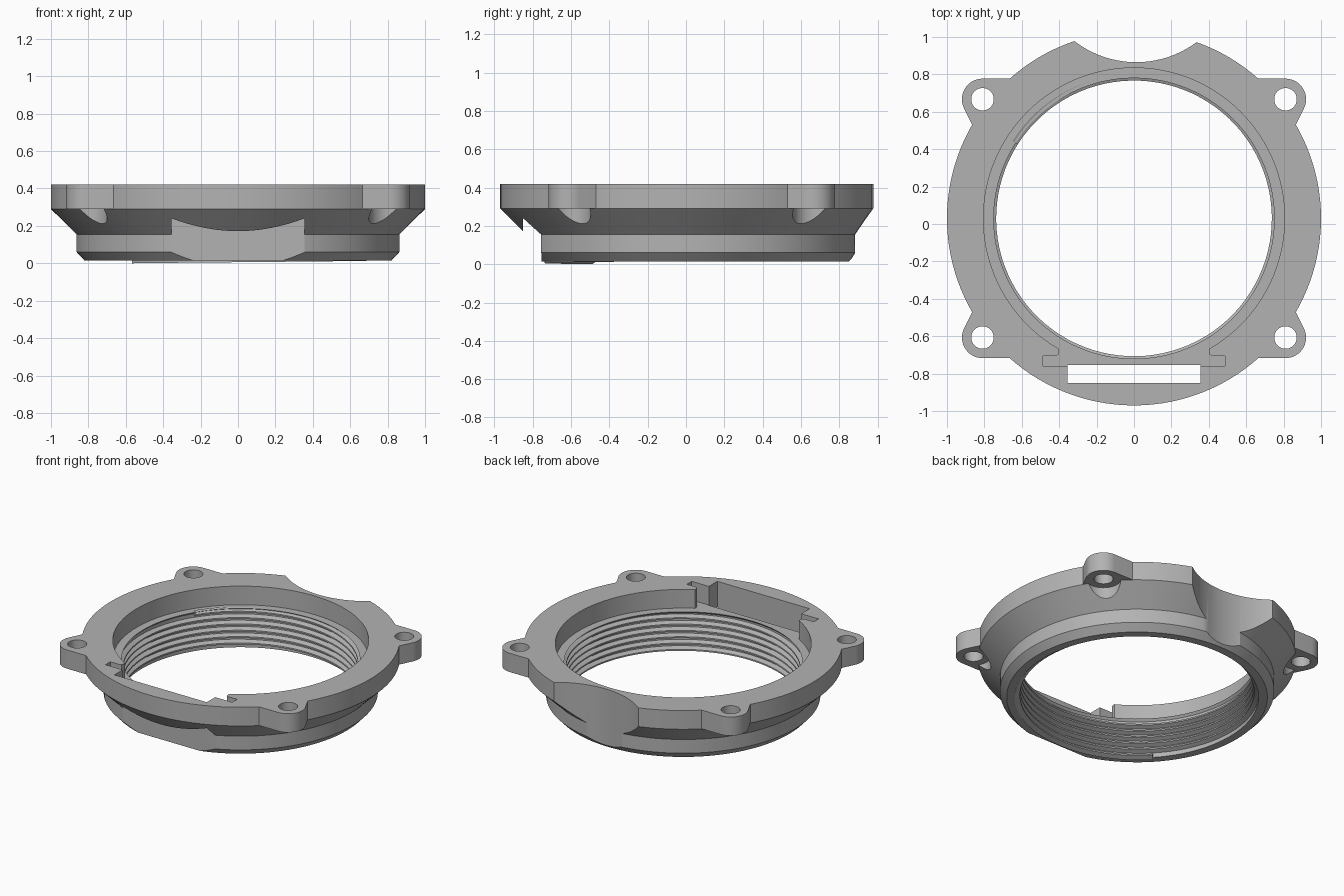
import bpy, bmesh
from math import sin, cos, pi, radians

if "Cube" in bpy.data.objects:
    bpy.data.objects.remove(bpy.data.objects["Cube"], do_unlink=True)

CY = 0.03          # ring axis offset in y
TOP, LEDGE = 0.42, 0.29
SEG = 128

grey = bpy.data.materials.new("plain_grey")
grey.use_nodes = True
grey.diffuse_color = (0.45, 0.45, 0.45, 1)
grey.node_tree.nodes["Principled BSDF"].inputs["Base Color"].default_value = (0.45, 0.45, 0.45, 1)


def finish(name, bm):
    bmesh.ops.recalc_face_normals(bm, faces=bm.faces)
    mesh = bpy.data.meshes.new(name)
    bm.to_mesh(mesh)
    bm.free()
    mesh.materials.append(grey)
    ob = bpy.data.objects.new(name, mesh)
    bpy.context.collection.objects.link(ob)
    return ob


def sweep(name, rings, closed):
    """Skin a list of equal cross-sections; cap the ends when open."""
    bm = bmesh.new()
    rows = [[bm.verts.new(p) for p in ring] for ring in rings]
    n = len(rows[0])
    for i in range(len(rows) if closed else len(rows) - 1):
        a, b = rows[i], rows[(i + 1) % len(rows)]
        for j in range(n):
            k = (j + 1) % n
            bm.faces.new((a[j], a[k], b[k], b[j]))
    if not closed:
        bm.faces.new(rows[0])
        bm.faces.new(rows[-1])
    return finish(name, bm)


def prism(name, outline, z0, z1):
    return sweep(name, [[(x, y, z) for x, y in outline] for z in (z0, z1)], False)


def arc(cx, cy, r, a0=0, a1=360, n=48):
    full = a1 - a0 == 360
    steps = n if full else n + 1
    return [(cx + r * cos(radians(a0 + (a1 - a0) * i / n)),
             cy + r * sin(radians(a0 + (a1 - a0) * i / n))) for i in range(steps)]


def combine(body, tool, operation):
    mod = body.modifiers.new("combine", 'BOOLEAN')
    mod.operation, mod.solver, mod.object = operation, 'EXACT', tool
    bpy.context.view_layer.objects.active = body
    bpy.ops.object.modifier_apply(modifier=mod.name)
    bpy.data.objects.remove(tool, do_unlink=True)


# Turned ring body: flange, cone, collar, threaded bore and upper recess
profile = [(1, TOP), (1, LEDGE), (0.863, 0.155), (0.863, 0.06), (0.82, 0.014),
           (0.765, 0.014), (0.765, 0.275), (0.75, LEDGE), (0.805, LEDGE), (0.805, TOP)]
body = sweep("mounting_ring", [
    [(r * cos(t), CY + r * sin(t), z) for r, z in profile]
    for t in (2 * pi * i / SEG for i in range(SEG))], True)

# Four screw ears, each with a clearance pocket below and a hole
EX, EY = 0.81, 0.637
ear = [(0.865, 0.5)] + arc(EX, EY, 0.11, -26, 90, 20) + [(0.66, 0.747), (0.72, 0.58)]
corners = [(sx, sy) for sx in (-1, 1) for sy in (-1, 1)]
for sx, sy in corners:
    combine(body, prism("ear", [(sx * x, CY + sy * y) for x, y in ear], LEDGE, TOP), 'UNION')
for sx, sy in corners:
    cx, cy = sx * EX, CY + sy * EY
    combine(body, prism("pocket", arc(cx, cy, 0.11), 0.1, LEDGE), 'DIFFERENCE')
    combine(body, prism("hole", arc(cx, cy, 0.06), 0.05, 0.6), 'DIFFERENCE')

# Round notch at the back
combine(body, prism("notch", arc(0.012, 1.405, 0.54, n=96), -0.2, 0.7), 'DIFFERENCE')

# Plate recess with lips, and the slot through the front
half = [(0.487, -0.758), (0.487, -0.705), (0.42, -0.705), (0.405, -0.698),
        (0.4, -0.683), (0.4, -0.6)]
recess = half + [(-x, y) for x, y in reversed(half)]
combine(body, prism("recess", recess, LEDGE, 0.6), 'DIFFERENCE')
slot = [(-0.355, -0.85), (0.355, -0.85), (0.355, -0.755), (-0.355, -0.755)]
combine(body, prism("slot", slot, -0.2, 0.7), 'DIFFERENCE')

# Internal screw thread
PITCH, TURNS, STEPS = 0.044, 5.8, 96
section = [(0.77, -0.02), (0.737, -0.005), (0.737, 0.005), (0.77, 0.02)]
rings = []
for i in range(int(TURNS * STEPS) + 1):
    t = 2 * pi * i / STEPS - 2.4
    z = 0.02 + PITCH * i / STEPS
    rings.append([(r * cos(t), CY + r * sin(t), z + dz) for r, dz in section])
thread = sweep("inner_thread", rings, False)

# Smooth curved walls, keep edges sharp
for ob in (body, thread):
    bpy.ops.object.select_all(action='DESELECT')
    ob.select_set(True)
    bpy.context.view_layer.objects.active = ob
    bpy.ops.object.shade_smooth_by_angle(angle=radians(25))
